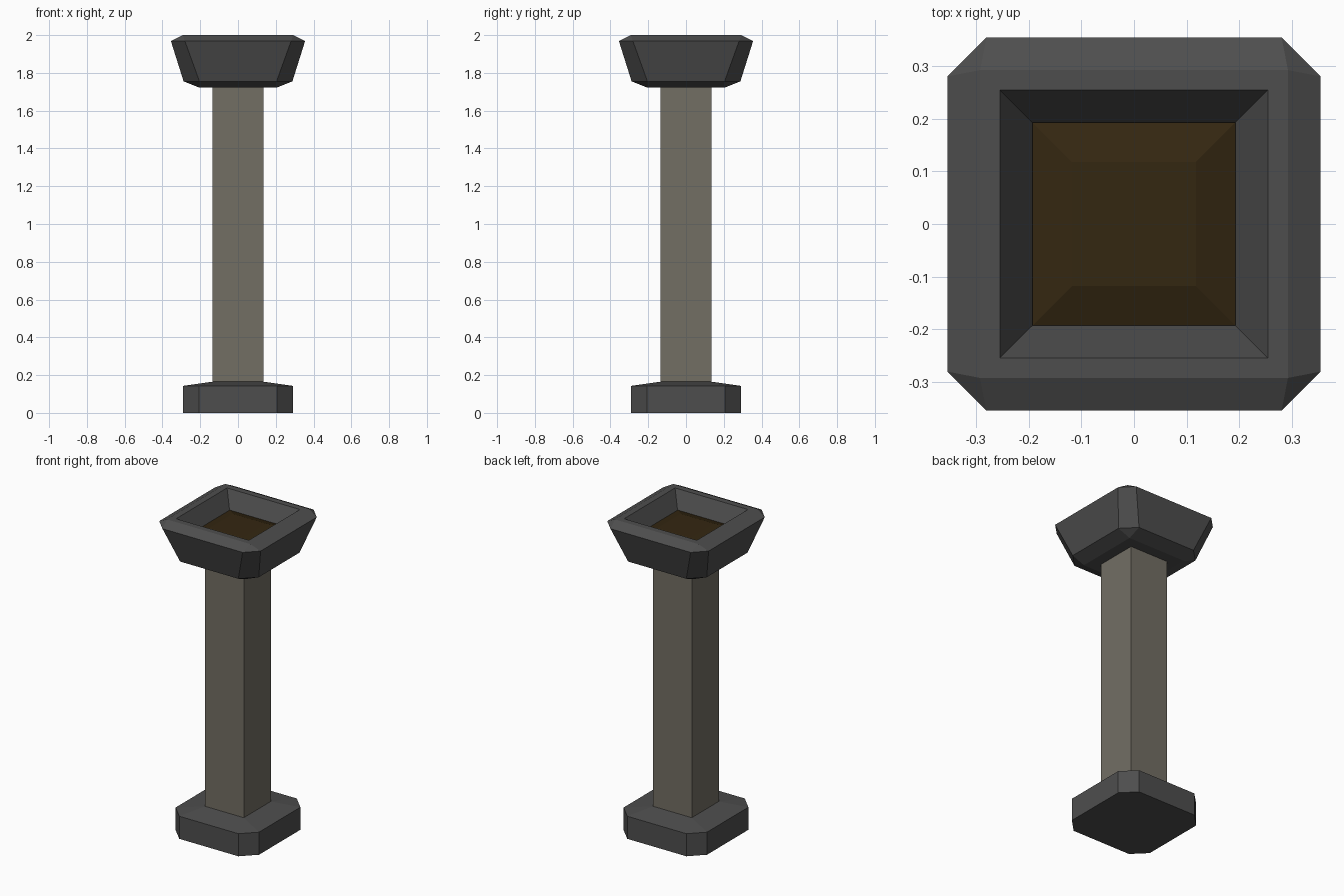
import bpy
import bmesh

cube = bpy.data.objects.get("Cube")
if cube:
    bpy.data.objects.remove(cube, do_unlink=True)


def material(name, rgb):
    mat = bpy.data.materials.new(name)
    mat.use_nodes = True
    mat.diffuse_color = (*rgb, 1)
    mat.node_tree.nodes["Principled BSDF"].inputs["Base Color"].default_value = (*rgb, 1)
    return mat


def ring(bm, half, corner, z):
    """Square outline with cut corners; corner == half leaves it square."""
    h, c = half, corner
    outline = [(c, -h), (h, -c), (h, c), (c, h), (-c, h), (-h, c), (-h, -c), (-c, -h)]
    return [bm.verts.new((x, y, z)) for x, y in outline]


def stacked(name, levels, mat):
    """Skin a list of (half width, corner, height) outlines and cap both ends."""
    bm = bmesh.new()
    rings = [ring(bm, *level) for level in levels]
    for low, high in zip(rings, rings[1:]):
        for i in range(len(low)):
            j = (i + 1) % len(low)
            bm.faces.new((low[i], low[j], high[j], high[i]))
    bm.faces.new(rings[0][::-1])
    bm.faces.new(rings[-1])
    bmesh.ops.remove_doubles(bm, verts=bm.verts, dist=0.0005)
    bmesh.ops.recalc_face_normals(bm, faces=bm.faces)
    mesh = bpy.data.meshes.new(name)
    bm.to_mesh(mesh)
    bm.free()
    mesh.materials.append(mat)
    obj = bpy.data.objects.new(name, mesh)
    bpy.context.collection.objects.link(obj)
    return obj


dark_stone = material("dark stone", (0.076, 0.076, 0.076))
pale_stone = material("pale stone", (0.17, 0.156, 0.127))
soil = material("dark soil", (0.034, 0.020, 0.0056))

# Foot with cut corners and a shallow sloping top
stacked("base", [(0.292, 0.207, 0), (0.292, 0.207, 0.143), (0.135, 0.135, 0.165)], dark_stone)

# Square shaft
stacked("column", [(0.135, 0.135, 0.15), (0.135, 0.135, 1.73)], pale_stone)

# Flared bowl: underside, outer wall, rim, then down the inner wall
stacked("bowl", [
    (0.204, 0.204, 1.722),
    (0.288, 0.204, 1.755),
    (0.355, 0.281, 1.968),
    (0.293, 0.293, 2.0),
    (0.255, 0.255, 2.0),
    (0.193, 0.193, 1.89),
], dark_stone)

# Low mound filling the bowl
stacked("soil_mound", [
    (0.193, 0.193, 1.892),
    (0.193, 0.193, 1.9),
    (0.118, 0.118, 1.925),
], soil)
